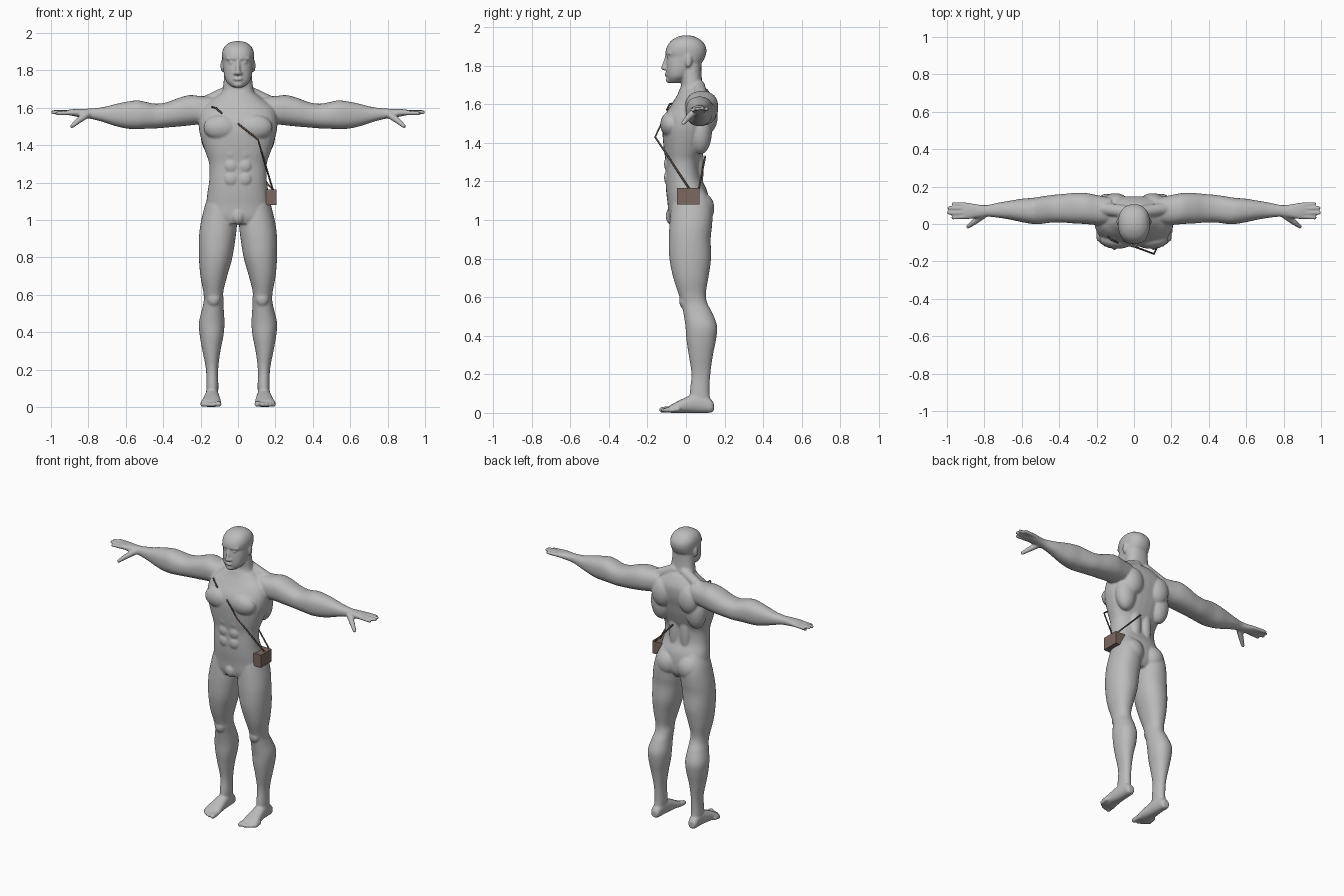
import bpy, bmesh, math
from mathutils import Matrix, Vector

if "Cube" in bpy.data.objects:
    bpy.data.objects.remove(bpy.data.objects["Cube"])


def material(name, colour):
    mat = bpy.data.materials.new(name)
    mat.use_nodes = True
    mat.diffuse_color = (*colour, 1)
    mat.node_tree.nodes["Principled BSDF"].inputs["Base Color"].default_value = (*colour, 1)
    return mat


grey = material("plain_grey", (.5, .5, .5))
brown = material("leather_brown", (.2, .14, .115))
dark_brown = material("strap_brown", (.13, .085, .065))

# The body is sculpted in hundredths of a unit, then fused and scaled
bm = bmesh.new()


def spline(rows, steps=4):
    """Smooth interpolation through rows of numbers."""
    rows = [Vector(r) for r in rows]
    result = []
    for i in range(len(rows) - 1):
        a, b = rows[max(i - 1, 0)], rows[i]
        c, d = rows[i + 1], rows[min(i + 2, len(rows) - 1)]
        for k in range(steps):
            t = k / steps
            result.append(b + (c - a) * t / 2
                          + (a * 2 - b * 5 + c * 4 - d) * t * t / 2
                          + (b * 3 - a - c * 3 + d) * t ** 3 / 2)
    return result + [rows[-1]]


def loft(axis, rows, side=1, power=2.3, count=32):
    """Rounded tube; each row is a position and the extents on the other axes."""
    u, v = [n for n in range(3) if n != axis]
    rings = []
    for t, u_min, u_max, v_min, v_max in spline(rows):
        ring = []
        for k in range(count):
            angle = math.tau * k / count
            c, s = math.cos(angle), math.sin(angle)
            p = [0, 0, 0]
            p[axis] = t
            p[u] = (u_min + u_max) / 2 + (u_max - u_min) / 2 * math.copysign(abs(c) ** (2 / power), c)
            p[v] = (v_min + v_max) / 2 + (v_max - v_min) / 2 * math.copysign(abs(s) ** (2 / power), s)
            p[0] *= side
            ring.append(bm.verts.new(p))
        rings.append(ring)
    for low, high in zip(rings, rings[1:]):
        for k in range(count):
            n = (k + 1) % count
            bm.faces.new((low[k], low[n], high[n], high[k]))
    bm.faces.new(rings[0])
    bm.faces.new(rings[-1])


def central(rows):
    """Rows of height, half width, front and back for a symmetric part."""
    return [(z, -w, w, front, back) for z, w, front, back in rows]


def blob(centre, size):
    place = Matrix.Translation(centre) @ Matrix.Diagonal((*size, 1))
    bmesh.ops.create_uvsphere(bm, u_segments=24, v_segments=14, radius=1, matrix=place)


def capsule(a, b, ra, rb):
    a, b = Vector(a), Vector(b)
    turn = (b - a).to_track_quat('Z', 'Y').to_matrix().to_4x4()
    bmesh.ops.create_cone(bm, cap_ends=True, segments=16, radius1=ra, radius2=rb,
                          depth=(b - a).length, matrix=Matrix.Translation((a + b) / 2) @ turn)
    blob(a, (ra,) * 3)
    blob(b, (rb,) * 3)


# Trunk, neck and head
loft(2, central([
    (98, 11, -8, 9), (102, 17, -9, 11.5), (108, 17, -9.5, 12), (115, 16.3, -10.3, 11),
    (122, 15.3, -10.6, 8), (130, 15.4, -10.6, 7.5), (136, 17.3, -11.4, 9.5),
    (142, 19.3, -12, 11.5), (148, 20.8, -12.2, 13), (154, 21, -11.2, 14.5),
    (160, 19.5, -7.5, 14.8), (164, 14.5, -5, 13.5), (168, 9, -3, 11)]))
loft(2, central([(160, 10, -5, 13), (166, 9.3, -4, 10.8), (170, 8.2, -2.5, 8.8),
                 (176, 7.5, -3, 8), (183, 7, -4, 8)]))
loft(2, central([
    (171, 3, -8.8, -3.5), (174, 6.2, -9.8, 1), (178, 7.5, -10.2, 5), (182, 8, -10.2, 8.6),
    (184.5, 8.2, -9.8, 9.9), (187, 8.5, -10.6, 10.6), (190, 8.4, -9.8, 10.2),
    (193, 7, -7.6, 8), (195, 4.2, -4, 4.6), (195.7, 1, -1, 1)]))

# Face
capsule((0, -10, 185), (0, -11.6, 178.8), .8, 1.3)
blob((0, -10.2, 175.4), (2.5, 1, 1))
blob((0, -8.8, 172.6), (2.6, 1.6, 1.8))
blob((0, -7.5, 102), (3.5, 3, 4.5))

for side in (1, -1):
    # Ear, eye, brow and nostril
    blob((side * 8.3, 1.2, 182.5), (1.1, 1.9, 3.5))
    blob((side * 3.3, -8.6, 184.2), (1.5, 1.3, 1.1))
    capsule((side * 1.4, -10.1, 186.4), (side * 5.5, -8.6, 186.4), .8, .8)
    blob((side * 1.3, -10.8, 178.4), (1, 1.2, .9))

    # Torso muscles: neck slope, chest, belly, shoulder blade, flank, spine, seat
    capsule((side * 4, 6.5, 169.3), (side * 19, 8.5, 162), 3.4, 3.5)
    blob((side * 9, -8, 149.5), (9.5, 5.3, 6.8))
    for z in (122, 129, 136):
        blob((side * 3.6, -9.6, z), (3.6, 1.8, 3.6))
    blob((side * 10, 11.5, 154), (7, 5, 9))
    blob((side * 13, 7.5, 146), (7, 6, 12))
    blob((side * 4, 6.5, 128), (3.6, 2.7, 15))
    blob((side * 8, 6.5, 106), (8.2, 8.2, 9))

    # Arm and palm
    loft(0, [
        (12, 0, 14, 152.5, 166), (20, -.5, 15.5, 151.3, 166.3), (26, 0, 16.6, 150.6, 166.8),
        (32, .3, 16.6, 150, 165.2), (38, .8, 16, 149.5, 163), (44, .8, 15.5, 149, 162.2),
        (50, 0, 14.6, 148.8, 163.3), (54, 0, 14, 148.6, 164), (60, 1, 13.5, 149, 163.2),
        (66, 2.3, 12.5, 150.4, 161.9), (72, 3.3, 11.5, 152.4, 160.4), (78, 3.9, 10.2, 154, 159.7),
        (82, 3.5, 10.2, 154.6, 159.5), (87, 2.8, 11, 155.4, 159.4), (91, 3, 11, 156.2, 158.9)],
        side)

    # Fingers and thumb
    for base, tip, reach, z in ((4, 3.4, 96.8, 157), (6, 6, 99.1, 157.6),
                                (8.1, 8.6, 98.8, 157.9), (10, 10.8, 96.4, 157.5)):
        capsule((side * 88, base, 157.5), (side * reach, tip, z), 1.35, 1.05)
    capsule((side * 81, 4.5, 156.3), (side * 85.5, 1, 153), 2, 1.6)
    capsule((side * 85.5, 1, 153), (side * 88.8, -1.4, 150.2), 1.6, 1.1)

    # Leg and kneecap
    loft(2, [
        (3, 11, 17, 3, 13.5), (10, 10.5, 17, 2, 12.2), (20, 10.6, 17.1, 2.8, 12.6),
        (30, 9.4, 19, 1.4, 14), (38, 7.8, 20.4, .2, 15.6), (45, 7.2, 20.9, -.3, 16.1),
        (52, 7.6, 19.3, -1.4, 13.6), (57, 7.7, 18.3, -2.4, 11), (62, 7.8, 18.6, -4, 10.3),
        (70, 5.8, 20.1, -6.6, 11.6), (80, 3, 20.9, -8.6, 13), (90, 1.4, 20.9, -8.9, 12.8),
        (97, .6, 20.2, -8.6, 13.5), (104, 1, 18.7, -8, 13.8), (110, 2, 17, -7, 12.5),
        (116, 4, 14, -4, 9)], side, 2.15)
    blob((side * 13, -.8, 58), (3.6, 2.7, 4.2))

    # Foot and toes
    loft(1, [
        (14.4, 12, 16, 1, 5), (13, 11, 17, .1, 7), (9, 10.4, 17.3, 0, 9.5),
        (4, 10, 17.8, 0, 9.6), (-2, 9.4, 18.8, 0, 7.2), (-7, 8.9, 19.8, 0, 4.6),
        (-9, 9.2, 19.2, .2, 3.4)], side)
    capsule((side * 10.7, -7, 2), (side * 10.4, -12.3, 1.6), 1.7, 1.6)
    for x, y in ((13.2, -11.9), (15.3, -11), (17.2, -9.7), (18.9, -8.1)):
        capsule((side * x, y + 4, 2), (side * x, y, 1.3), 1.3, 1.2)

bmesh.ops.recalc_face_normals(bm, faces=bm.faces)
bm.transform(Matrix.Scale(.01, 4))
mesh = bpy.data.meshes.new("body")
bm.to_mesh(mesh)
bm.free()
mesh.materials.append(grey)
body = bpy.data.objects.new("body", mesh)
bpy.context.collection.objects.link(body)

# Fuse the overlapping forms into one smooth skin
fuse = body.modifiers.new("fuse", 'REMESH')
fuse.mode = 'VOXEL'
fuse.voxel_size = .006
fuse.use_smooth_shade = True
relax = body.modifiers.new("relax", 'SMOOTH')
relax.factor = .5
relax.iterations = 5

# Hip bag
bpy.ops.mesh.primitive_cube_add(size=1, location=(.165, .012, 1.122))
bag = bpy.context.object
bag.name = "hip_bag"
bag.scale = (.08, .115, .085)
bag.data.materials.append(brown)


def strap(name, points):
    curve = bpy.data.curves.new(name, 'CURVE')
    curve.dimensions = '3D'
    curve.bevel_depth = .005
    curve.bevel_resolution = 1
    curve.use_fill_caps = True
    line = curve.splines.new('POLY')
    line.points.add(len(points) - 1)
    for point, place in zip(line.points, points):
        point.co = (*place, 1)
    curve.materials.append(dark_brown)
    bpy.context.collection.objects.link(bpy.data.objects.new(name, curve))


# Straps of the bag
strap("front_strap", [(0, -.12, 1.515), (.107, -.16, 1.43), (.187, .018, 1.16)])
strap("shoulder_strap", [(-.14, -.066, 1.605), (-.12, -.085, 1.6), (-.085, -.1, 1.57)])
strap("back_strap", [(.19, .066, 1.16), (.03, .1, 1.33)])
